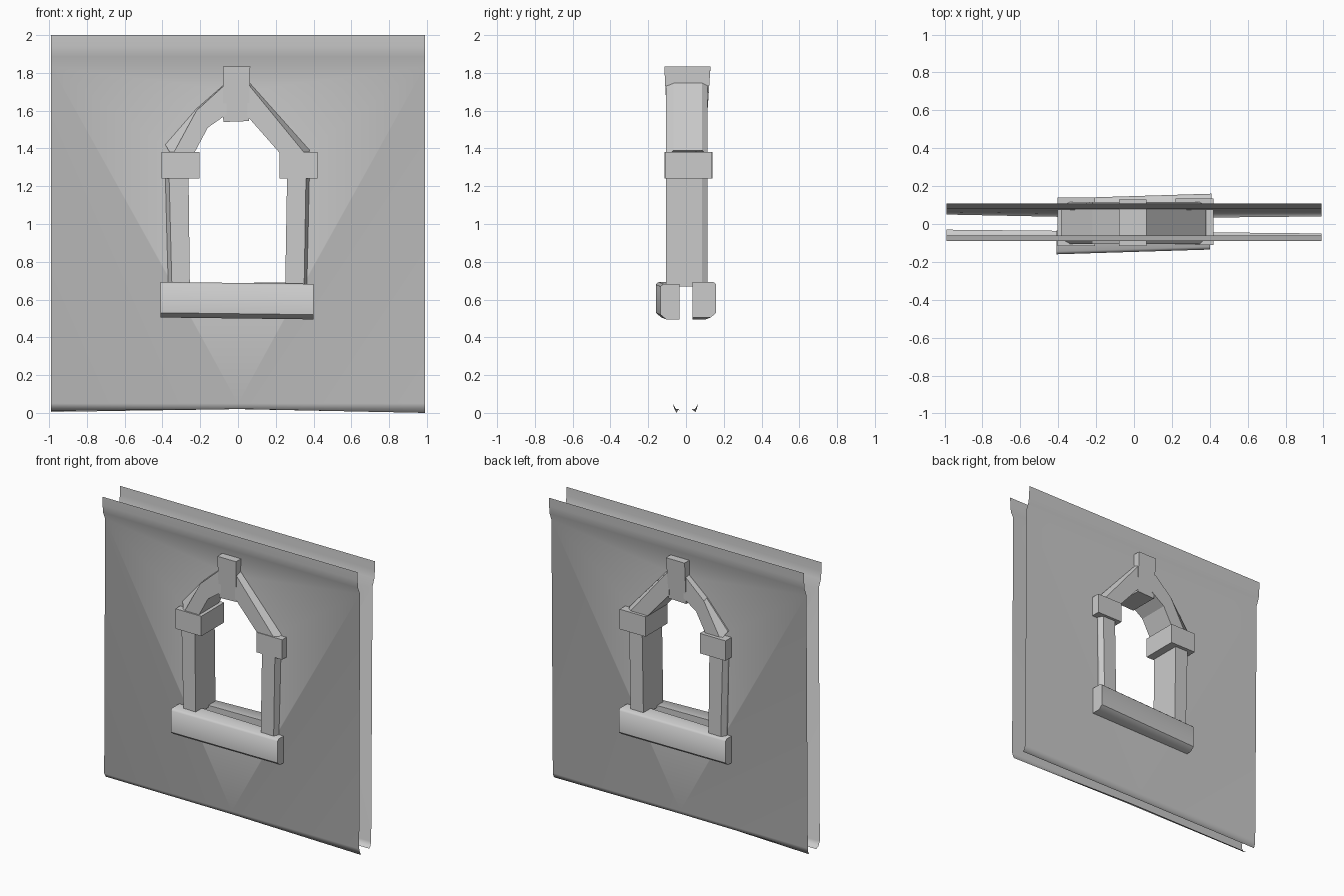
import bpy, bmesh, math

if "Cube" in bpy.data.objects:
    bpy.data.objects.remove(bpy.data.objects["Cube"])


def make(name, verts, faces, smooth=False, fix_normals=True):
    me = bpy.data.meshes.new(name)
    me.from_pydata(verts, [], faces)
    bm = bmesh.new()
    bm.from_mesh(me)
    bmesh.ops.remove_doubles(bm, verts=bm.verts, dist=0.0005)
    if fix_normals:
        bmesh.ops.recalc_face_normals(bm, faces=bm.faces)
    bm.to_mesh(me)
    bm.free()
    if smooth:
        me.polygons.foreach_set("use_smooth", [True] * len(me.polygons))
        me.set_sharp_from_angle(angle=math.radians(50))
    ob = bpy.data.objects.new(name, me)
    bpy.context.collection.objects.link(ob)
    return ob


def loft(name, sections, smooth=False):
    """Join equal-length rings of points into a closed solid."""
    n = len(sections[0])
    verts = [p for s in sections for p in s]
    faces = [[k * n + i, k * n + (i + 1) % n, (k + 1) * n + (i + 1) % n, (k + 1) * n + i]
             for k in range(len(sections) - 1) for i in range(n)]
    faces += [list(range(n)), list(range(len(verts) - n, len(verts)))]
    return make(name, verts, faces, smooth)


def trim(name, stations):
    """Stone strip through the wall: (inner, ridge, outer) xz points per station."""
    rings = []
    for inner, ridge, outer in stations:
        pts = [(inner, -0.105), (ridge, -0.105), (outer, -0.065),
               (outer, 0.085), (ridge, 0.115), (inner, 0.115)]
        rings.append([(p[0], y, p[1]) for p, y in pts])
    return loft(name, rings)


def wall(name, crown_y, body_y, lip_y, lip_z):
    """Thin sheet with window hole, flared crown and curled foot."""
    xs = (-0.99, 0, 0.99)
    top, foot = 1.835, 0.05
    verts, faces = [], []

    def y_at(z):
        t = (z - foot) / (top - foot)
        return body_y[0] * (1 - t) + body_y[1] * t

    def add(pts):
        start = len(verts)
        verts.extend(pts)
        faces.append(list(range(start, len(verts))))

    hole = [(0, 0.64), (0.32, 0.64), (0.32, 1.36), (0.13, 1.60), (0, 1.70)]
    for s in (-1, 1):
        outline = [(0.99, foot), (0, foot)] + hole + [(0, top), (0.99, top)]
        # hole runs bottom to top, so the outline stays one simple loop
        pts = [(s * x, y_at(z), z) for x, z in outline]
        add(pts if s < 0 else pts[::-1])
    columns = []
    for x, ly, lz in zip(xs, lip_y, lip_z):
        crown = [(x, y, z) for y, z in zip(crown_y, (2.0, 1.94, 1.885))]
        crown.append((x, body_y[1], top))
        curl = [(x, body_y[0], foot), (x, body_y[0] * 0.6 + ly * 0.4, 0.022), (x, ly, lz)]
        columns.append((crown, curl))
    for a, b in zip(columns, columns[1:]):
        for ca, cb in zip(a, b):
            for i in range(len(ca) - 1):
                add([ca[i], ca[i + 1], cb[i + 1], cb[i]])
    return make(name, verts, faces, True)


def block(name, x0, x1, y0, y1, z0, z1):
    return loft(name, [[(x, y0, z0), (x, y1, z0), (x, y1, z1), (x, y0, z1)]
                       for x in (x0, x1)])


# Wall sheets
wall("front_wall", (-0.09, -0.088, -0.082), (-0.07, -0.06), (-0.03, -0.04, -0.05), (0.01, 0.02, 0.0))
wall("back_wall", (0.108, 0.104, 0.099), (0.063, 0.078), (0.05, 0.03, 0.04), (0.005, 0.02, 0.01))

# Window sills, the back one is the front one turned half round
for name, s in (("front_sill", 1), ("back_sill", -1)):
    rings = []
    for x, dy, dz in ((-0.41, -0.005, 0.005), (0.40, 0.02, -0.005)):
        prof = [(-0.035, 0.688), (-0.14, 0.688), (-0.155, 0.675),
                (-0.155, 0.525), (-0.125, 0.5), (-0.035, 0.5)]
        rings.append([(s * x, s * (y + (dy if i in (1, 2, 3, 4) else 0)), z + dz)
                      for i, (y, z) in enumerate(prof)])
    loft(name, rings, True)

# Side posts
trim("left_post", [((-0.255, 0.67), (-0.35, 0.67), (-0.37, 0.67)),
                   ((-0.262, 1.26), (-0.365, 1.26), (-0.385, 1.26))])
trim("right_post", [((0.25, 0.67), (0.35, 0.67), (0.365, 0.67)),
                    ((0.26, 1.26), (0.36, 1.26), (0.378, 1.26))])

# Capital blocks
block("left_capital", -0.405, -0.205, -0.115, 0.14, 1.24, 1.38)
block("right_capital", 0.22, 0.42, -0.11, 0.135, 1.24, 1.38)

# Arch stones
trim("left_arch", [((-0.24, 1.36), (-0.35, 1.36), (-0.385, 1.42)),
                   ((-0.16, 1.51), (-0.22, 1.60), (-0.22, 1.61)),
                   ((-0.06, 1.58), (-0.06, 1.745), (-0.06, 1.75))])
trim("right_arch", [((0.235, 1.36), (0.365, 1.36), (0.38, 1.39)),
                    ((0.05, 1.57), (0.05, 1.745), (0.05, 1.76))])

# Keystone, tapering towards its foot
loft("keystone", [[(-0.078, -0.10, 1.54), (0.057, -0.10, 1.545), (0.057, 0.11, 1.545), (-0.078, 0.11, 1.54)],
                  [(-0.08, -0.115, 1.835), (0.065, -0.115, 1.835), (0.065, 0.13, 1.835), (-0.08, 0.13, 1.835)]])
